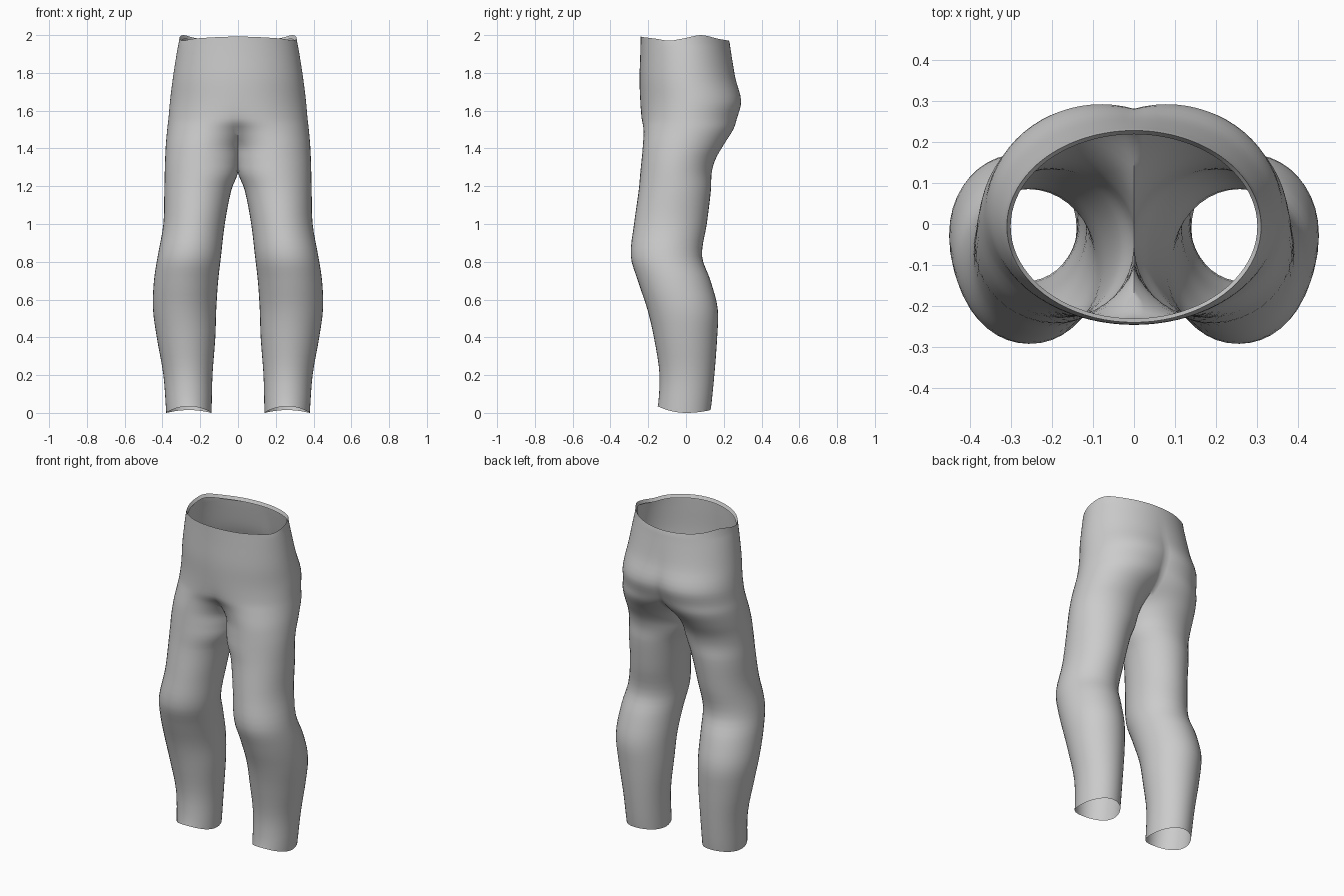
import bpy, bmesh
from math import pi, sin, cos, acos, exp

default_cube = bpy.data.objects.get("Cube")
if default_cube:
    bpy.data.objects.remove(default_cube, do_unlink=True)

# Cross-sections of the left half, from hem to waist:
# height, outer x, inner x of front half, inner x of back half, front y, back y
SECTIONS = [
    (0, .38, .14, .14, -.15, .13),
    (.2, .395, .135, .135, -.14, .15),
    (.4, .43, .12, .12, -.17, .165),
    (.55, .45, .115, .115, -.205, .168),
    (.7, .445, .105, .105, -.255, .13),
    (.83, .425, .09, .09, -.292, .085),
    (1, .395, .07, .07, -.275, .11),
    (1.18, .39, .035, .035, -.25, .132),
    (1.27, .388, 0, 0, -.242, .136),
    (1.34, .386, -.01, -.01, -.235, .155),
    (1.42, .382, -.03, -.03, -.228, .2),
    (1.5, .375, -.12, -.1, -.225, .25),
    (1.56, .368, -.27, -.16, -.235, .27),
    (1.65, .36, -.34, -.2, -.242, .292),
    (1.77, .345, -.345, -.27, -.246, .262),
    (1.9, .325, -.325, -.31, -.242, .24),
    (1.98, .31, -.31, -.31, -.24, .228),
]
CROTCH = 1.27
STEPS = 4
COLUMNS = 40


def slope(i, k):
    """Tangent of column k at section i."""
    lo, hi = SECTIONS[max(i - 1, 0)], SECTIONS[min(i + 1, len(SECTIONS) - 1)]
    return (hi[k] - lo[k]) / (hi[0] - lo[0])


def blend(i, s):
    """Smooth cross-section between section i and the next one."""
    a, b = SECTIONS[i], SECTIONS[i + 1]
    h = b[0] - a[0]
    e = s * s * (3 - 2 * s)
    row = [a[0] + h * s]
    for k in range(1, len(a)):
        bend = h * s * (1 - s) * ((1 - s) * slope(i, k) - s * slope(i + 1, k))
        row.append(a[k] + (b[k] - a[k]) * e + bend)
    return row


def half_ring(row):
    """Arc from the front seam, round the outside, to the back seam."""
    z, outer, inner_front, inner_back, front, back = row
    mid, depth = (front + back) / 2, (back - front) / 2
    points = []
    for c in range(COLUMNS + 1):
        t = 2 * c / COLUMNS - 1
        inner = inner_front if t < 0 else inner_back
        inner = max(inner, .002) if z < CROTCH - .001 else min(inner, 0)
        centre, radius = (outer + inner) / 2, (outer - inner) / 2
        reach = pi if inner >= 0 else acos(max(-1, min(1, -centre / radius)))
        x = centre + radius * cos(t * reach)
        if inner <= 0 and c in (0, COLUMNS):
            x = 0
        points.append([x, mid + depth * sin(t * reach), z])
    return points


rings = [half_ring(blend(i, s / STEPS))
         for i in range(len(SECTIONS) - 1) for s in range(STEPS)]
rings.append(half_ring(SECTIONS[-1]))

# Uneven hem and waistband edges
for p in rings[0]:
    p[2] += .035 * max(0, -p[1] / .15) ** 2 + .015 * max(0, p[1] / .13) ** 2
for p in rings[-1]:
    wave = exp(-((p[1] - .08) / .07) ** 2) - .5 * exp(-((p[1] + .09) / .05) ** 2)
    p[2] += .02 * wave + .012 * max(0, -p[1] / .24) ** 4 - .012 * max(0, p[1] / .24) ** 4

# Narrow lip turned inside the waistband
rings.append([[x * .97, y * .96, z - .02] for x, y, z in rings[-1]])

# Skin the half rings into one sheet and close the leg tube
bm = bmesh.new()
grid = [[bm.verts.new(p) for p in ring] for ring in rings]
for low, high in zip(grid, grid[1:]):
    for c in range(COLUMNS):
        bm.faces.new((low[c], low[c + 1], high[c + 1], high[c]))
bmesh.ops.remove_doubles(bm, verts=bm.verts, dist=.0002)
bmesh.ops.recalc_face_normals(bm, faces=bm.faces)
widest = max(bm.faces, key=lambda f: f.calc_center_median().x)
if widest.normal.x < 0:
    bmesh.ops.reverse_faces(bm, faces=bm.faces)
mesh = bpy.data.meshes.new("trousers")
bm.to_mesh(mesh)
bm.free()

trousers = bpy.data.objects.new("trousers", mesh)
bpy.context.collection.objects.link(trousers)

# Plain grey cloth
cloth = bpy.data.materials.new("grey_cloth")
cloth.use_nodes = True
colour = (.6, .6, .6, 1)
cloth.diffuse_color = colour
cloth.node_tree.nodes["Principled BSDF"].inputs["Base Color"].default_value = colour
mesh.materials.append(cloth)

# Right half by mirroring, welded along the centre seam
mirror = trousers.modifiers.new("mirror", "MIRROR")
mirror.use_mirror_merge = True
mirror.merge_threshold = .0005

bpy.context.view_layer.objects.active = trousers
trousers.select_set(True)
bpy.ops.object.modifier_apply(modifier=mirror.name)
bpy.ops.object.shade_smooth_by_angle(angle=pi / 3)
